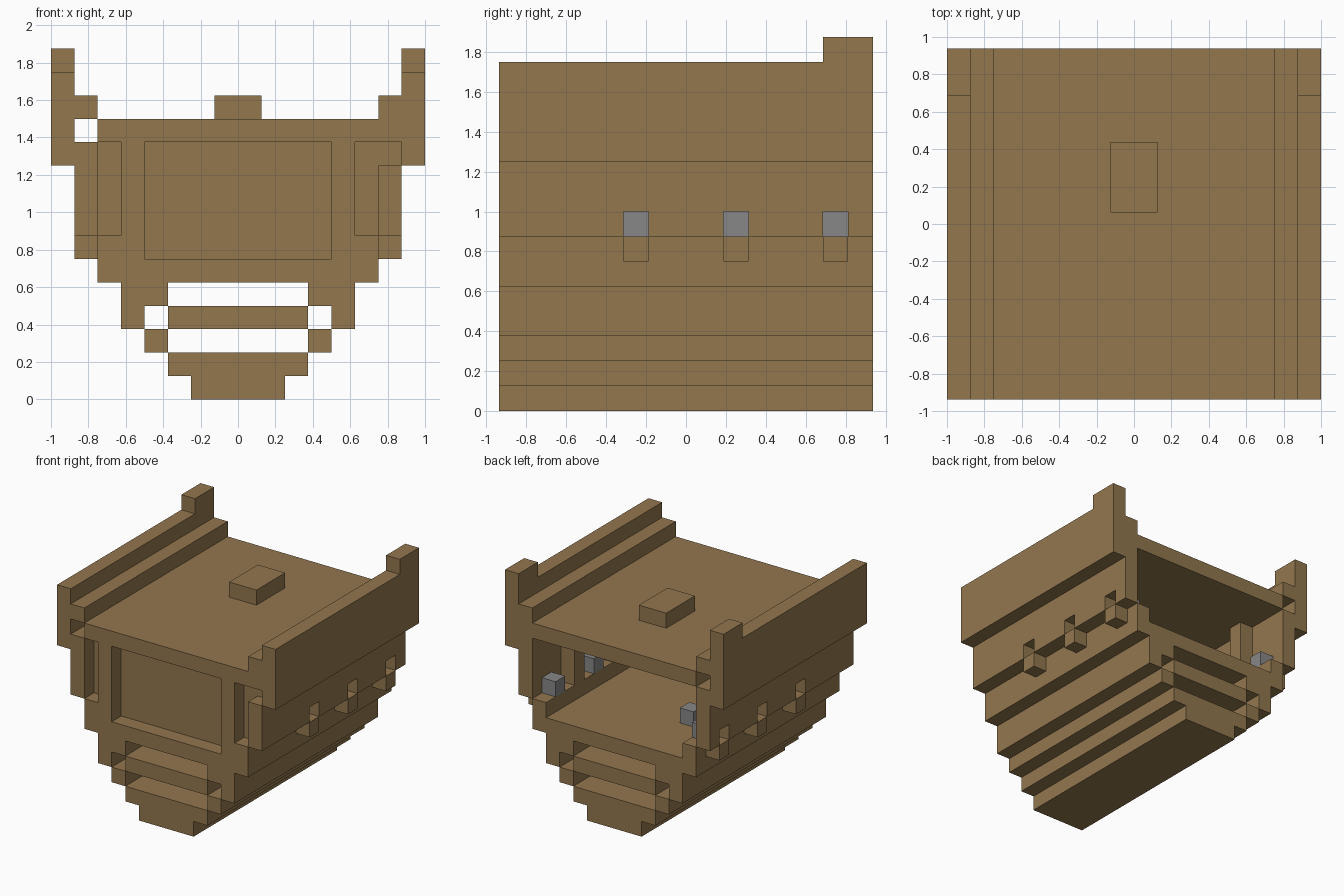
import bpy

cube = bpy.data.objects.get("Cube")
if cube:
    bpy.data.objects.remove(cube, do_unlink=True)

UNIT = 1 / 8      # edge of one block
WIDE, LONG = 16, 15


def material(name, rgb):
    m = bpy.data.materials.new(name)
    m.use_nodes = True
    m.diffuse_color = (*rgb, 1)
    m.node_tree.nodes["Principled BSDF"].inputs["Base Color"].default_value = (*rgb, 1)
    return m


wood = material("wood brown", (0.288, 0.184, 0.076))
iron = material("iron grey", (0.25, 0.245, 0.245))


def block(name, x, z, y=(0, LONG), mat=wood):
    """Box between block-grid limits given as (low, high) pairs."""
    verts = [((a - WIDE / 2) * UNIT, (b - LONG / 2) * UNIT, c * UNIT)
             for a in x for b in y for c in z]
    faces = [(0, 1, 3, 2), (4, 6, 7, 5), (0, 4, 5, 1),
             (2, 3, 7, 6), (0, 2, 6, 4), (1, 5, 7, 3)]
    mesh = bpy.data.meshes.new(name)
    mesh.from_pydata(verts, [], faces)
    mesh.materials.append(mat)
    ob = bpy.data.objects.new(name, mesh)
    bpy.context.collection.objects.link(ob)
    return ob


def pair(name, x, z, y=(0, LONG), mat=wood):
    """The same block on both sides."""
    block("right_" + name, x, z, y, mat)
    block("left_" + name, (WIDE - x[1], WIDE - x[0]), z, y, mat)


# Stepped lower hull
block("keel", (6, 10), (0, 1))
block("bottom_planks", (5, 11), (1, 2))
pair("bilge_plank", (4, 5), (2, 3))
block("lower_deck", (5, 11), (3, 4))
pair("lower_side", (3, 4), (3, 5))
pair("lower_side_beam", (4, 5), (4, 5))
block("cabin_floor", (2, 14), (5, 6))

# Cabin: ledges, front panel, pillars and roof deck
pair("cabin_ledge", (2, 3), (6, 7))
block("front_panel", (2, 14), (6, 11), (1, 2))
pair("front_pillar", (3, 4), (6, 11), (0, 1))
block("roof_deck", (2, 14), (11, 12))
block("deck_hatch", (7, 9), (12, 13), (8, 11))

# Cabin walls, pierced by gun ports
ports = (5, 9, 13)
pair("wall_upper", (1, 2), (8, 10))
start = 0
for p in ports + (LONG,):
    pair("wall_lower", (1, 2), (7, 8), (start, p))
    start = p + 1
block("right_wall_top", (1, 2), (10, 11))
block("left_wall_top", (14, 15), (10, 11), (1, LONG))
block("left_wall_cap", (14, 15), (11, 12))

# Guns, the brackets under the ports and the ribs between them
for p in ports:
    pair("gun", (2, 3), (7, 8), (p, p + 1), iron)
    pair("port_bracket", (1, 2), (6, 7), (p, p + 1))
    pair("wall_rib", (2, 3), (7, 11), (p - 2, p - 1))
block("floor_iron_block", (5, 6), (6, 7), (10, 11), iron)

# Bulwarks along the deck with raised stern posts
pair("bulwark", (0, 1), (10, 14))
pair("bulwark_step", (1, 2), (12, 13))
pair("stern_post", (0, 1), (14, 15), (13, LONG))
